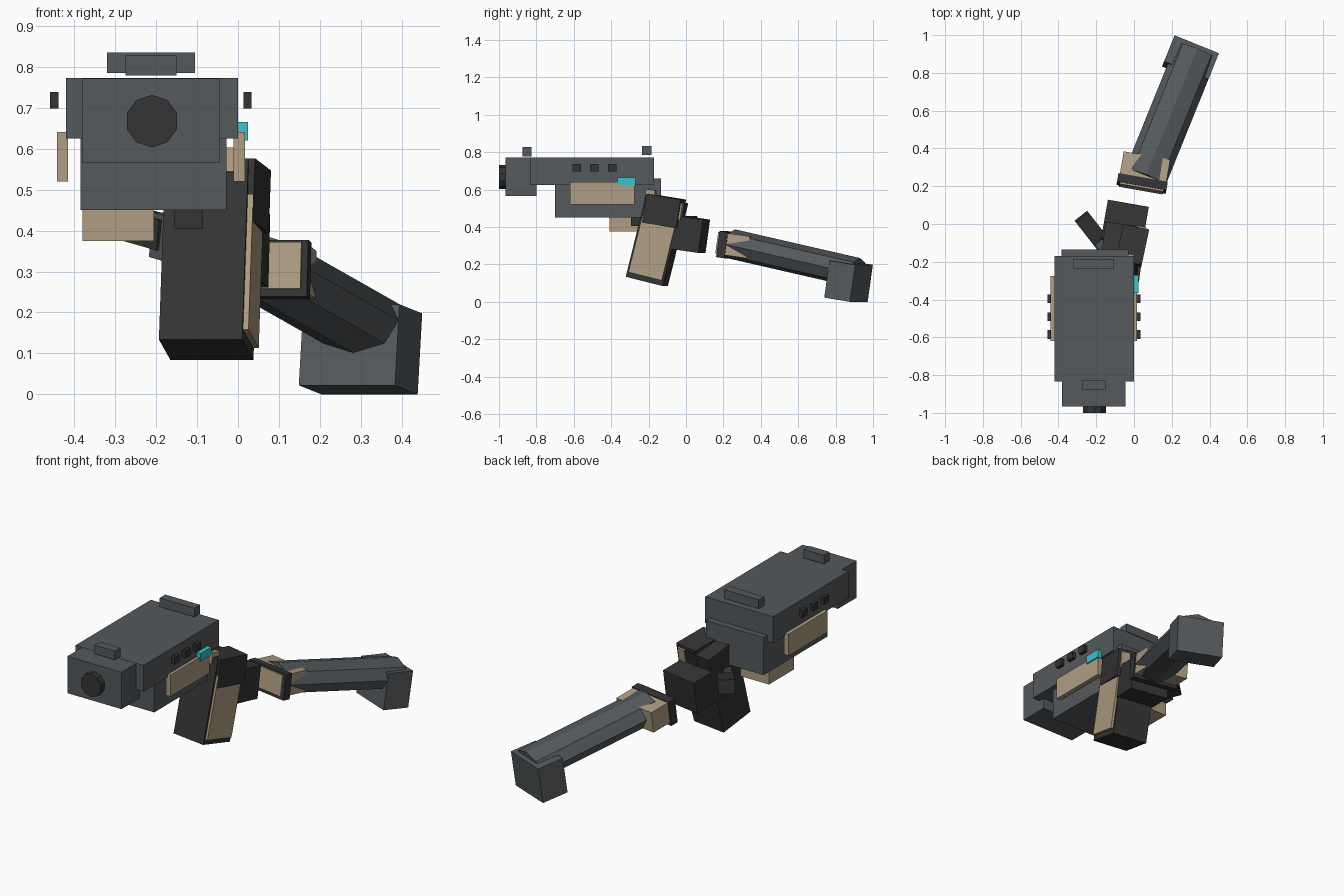
import bpy, bmesh, math
from mathutils import Matrix, Vector

if "Cube" in bpy.data.objects:
    bpy.data.objects.remove(bpy.data.objects["Cube"])


def material(name, rgb):
    m = bpy.data.materials.new(name)
    m.diffuse_color = (*rgb, 1)
    m.use_nodes = True
    m.node_tree.nodes["Principled BSDF"].inputs["Base Color"].default_value = m.diffuse_color
    return m


GREY = material("gunmetal grey", (0.089, 0.100, 0.107))
DARK = material("charcoal", (0.034, 0.034, 0.034))
TAN = material("sand tan", (0.43, 0.34, 0.225))
CYAN = material("cyan", (0.045, 0.54, 0.61))


def finish(name, bm, mat, matrix):
    me = bpy.data.meshes.new(name)
    bm.to_mesh(me)
    bm.free()
    me.materials.append(mat)
    ob = bpy.data.objects.new(name, me)
    ob.matrix_world = matrix
    bpy.context.collection.objects.link(ob)
    return ob


def frame(center, yaw=0, pitch=0):
    return (Matrix.Translation(center) @ Matrix.Rotation(math.radians(yaw), 4, 'Z')
            @ Matrix.Rotation(math.radians(pitch), 4, 'X'))


def block(name, mat, size, matrix, offset=(0, 0, 0)):
    bm = bmesh.new()
    bmesh.ops.create_cube(bm, size=1)
    bmesh.ops.scale(bm, vec=size, verts=bm.verts)
    return finish(name, bm, mat, matrix @ Matrix.Translation(offset))


def span(name, mat, x, y, z):
    """Upright block given by its limits on each axis."""
    lo, hi = Vector((x[0], y[0], z[0])), Vector((x[1], y[1], z[1]))
    return block(name, mat, hi - lo, frame((lo + hi) / 2))


def prism(name, mat, sides, rx, rz, length, matrix):
    """Prism running along local y."""
    bm = bmesh.new()
    bmesh.ops.create_cone(bm, cap_ends=True, segments=sides, radius1=1, radius2=1, depth=length)
    bmesh.ops.rotate(bm, verts=bm.verts, matrix=Matrix.Rotation(math.pi / 2, 3, 'X'))
    bmesh.ops.scale(bm, vec=(rx, 1, rz), verts=bm.verts)
    return finish(name, bm, mat, matrix)


# Gun body
span("slide", GREY, (-0.42, 0.0), (-0.835, -0.17), (0.625, 0.772))
span("muzzle_block", GREY, (-0.38, -0.045), (-0.965, -0.80), (0.565, 0.771))
span("lower_frame", GREY, (-0.385, -0.028), (-0.70, -0.135), (0.45, 0.66))
prism("barrel", DARK, 10, 0.064, 0.064, 0.06, frame((-0.21, -0.97, 0.667)))
span("front_sight", GREY, (-0.275, -0.15), (-0.875, -0.825), (0.778, 0.827))
span("rear_sight", GREY, (-0.32, -0.105), (-0.235, -0.185), (0.785, 0.834))
span("under_block", TAN, (-0.38, -0.205), (-0.41, -0.19), (0.375, 0.452))
span("trigger", DARK, (-0.155, -0.085), (-0.295, -0.2), (0.405, 0.46))
span("side_light", CYAN, (-0.002, 0.024), (-0.365, -0.27), (0.62, 0.665))

# Side panels and buttons, mirrored about the gun's centre line
GUN_X = -0.2125
for side, s in (("left", -1), ("right", 1)):
    block(f"{side}_panel", TAN, (0.027, 0.345, 0.12), frame((GUN_X + s * 0.2155, -0.448, 0.58)))
    for i, y in enumerate((-0.585, -0.49, -0.395)):
        block(f"{side}_button_{i + 1}", DARK, (0.02, 0.045, 0.04),
              frame((GUN_X + s * 0.236, y, 0.718)))

# Tilted grip with its side panel
grip = frame((-0.07, -0.155, 0.33), -8, -14)
block("grip", DARK, (0.205, 0.205, 0.455), grip)
block("grip_panel", TAN, (0.022, 0.185, 0.34), grip, (0.105, 0.0, -0.03))

# Hand blocks
fingers = frame((-0.01, -0.118, 0.485), -12, -9)
block("knuckles", DARK, (0.14, 0.19, 0.155), fingers)
block("knuckle_pad", TAN, (0.045, 0.05, 0.06), fingers, (0.0, -0.085, 0.072))
block("back_pad", TAN, (0.05, 0.02, 0.09), fingers, (0.03, 0.095, 0.015))
block("palm", DARK, (0.22, 0.21, 0.18), frame((-0.05, -0.005, 0.365), -10, -8))

# Thumb
thumb = frame((-0.22, -0.035, 0.405), 38, 10)
block("thumb", DARK, (0.085, 0.19, 0.075), thumb)
block("thumb_pad", GREY, (0.07, 0.06, 0.11), thumb, (0, -0.09, -0.005))

# Wrist cuff
cuff = frame((0.043, 0.215, 0.305), -10, -8)
block("cuff_band", DARK, (0.265, 0.045, 0.14), cuff)
block("cuff_front", TAN, (0.235, 0.02, 0.115), cuff, (0, -0.022, 0.006))
block("cuff", TAN, (0.25, 0.125, 0.118), cuff, (0, 0.08, 0.006))

# Forearm and elbow
start, end = Vector((0.06, 0.246, 0.308)), Vector((0.33, 0.915, 0.157))
prism("forearm", GREY, 8, 0.115, 0.08, (end - start).length,
      frame((start + end) / 2, -22, -12))
block("elbow", GREY, (0.253, 0.15, 0.2), frame((0.299, 0.869, 0.11), -22, -8.5))
